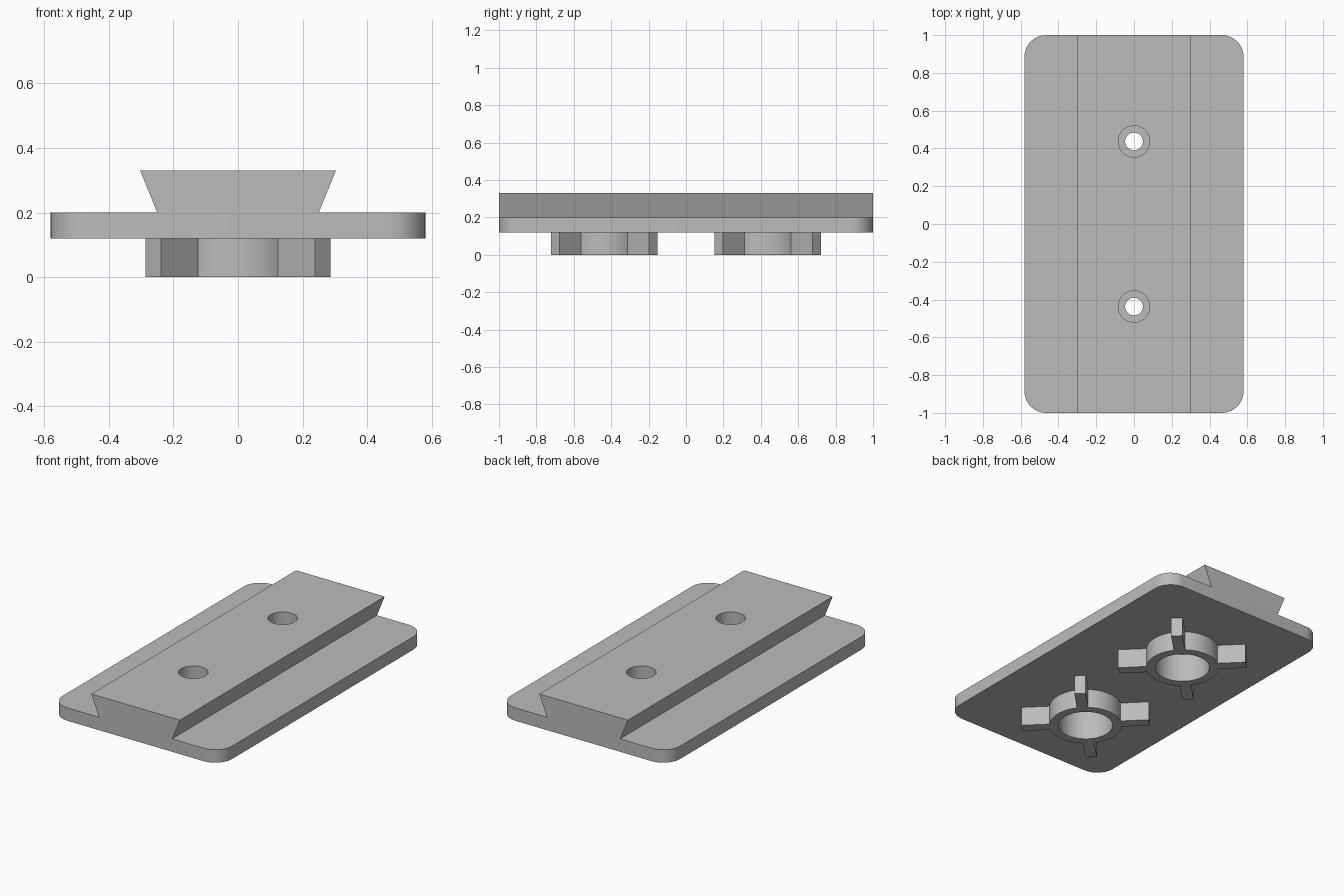
import bpy, bmesh
from math import cos, sin, pi, radians
from mathutils import Matrix

cube = bpy.data.objects.get("Cube")
if cube:
    bpy.data.objects.remove(cube, do_unlink=True)

grey = bpy.data.materials.new("plain grey")
grey.use_nodes = True
GREY = (0.5, 0.5, 0.5, 1)
grey.diffuse_color = GREY
grey.node_tree.nodes["Principled BSDF"].inputs["Base Color"].default_value = GREY

PLATE_Z, RAIL_Z, TOP_Z = 0.12, 0.20, 0.33   # underside, plate top, rail top
HOLE_Y = 0.437


def prism(name, outline, direction):
    """Solid made by pushing a closed 3D outline along a direction."""
    bm = bmesh.new()
    face = bm.faces.new([bm.verts.new(p) for p in outline])
    new = bmesh.ops.extrude_face_region(bm, geom=[face])["geom"]
    bmesh.ops.translate(bm, vec=direction,
                        verts=[v for v in new if isinstance(v, bmesh.types.BMVert)])
    bmesh.ops.recalc_face_normals(bm, faces=bm.faces)
    mesh = bpy.data.meshes.new(name)
    bm.to_mesh(mesh)
    bm.free()
    mesh.materials.append(grey)
    obj = bpy.data.objects.new(name, mesh)
    bpy.context.collection.objects.link(obj)
    return obj


def cylinder(name, radius, y, low, high, sides=64):
    ring = [(radius * cos(2 * pi * i / sides), y + radius * sin(2 * pi * i / sides), low)
            for i in range(sides)]
    return prism(name, ring, (0, 0, high - low))


def combine(target, other, operation):
    """Apply a boolean and discard the second solid."""
    mod = target.modifiers.new(operation, "BOOLEAN")
    mod.operation, mod.object, mod.solver = operation, other, "EXACT"
    activate(target)
    bpy.ops.object.modifier_apply(modifier=mod.name)
    bpy.data.objects.remove(other, do_unlink=True)


def activate(obj):
    bpy.ops.object.select_all(action="DESELECT")
    bpy.context.view_layer.objects.active = obj
    obj.select_set(True)


# Rounded rectangular plate
HALF_X, HALF_Y, CORNER, STEPS = 0.58, 1.0, 0.115, 12
outline = []
for quarter, (sx, sy) in enumerate([(1, 1), (-1, 1), (-1, -1), (1, -1)]):
    for i in range(STEPS + 1):
        a = (quarter + i / STEPS) * pi / 2
        outline.append((sx * (HALF_X - CORNER) + CORNER * cos(a),
                        sy * (HALF_Y - CORNER) + CORNER * sin(a), PLATE_Z))
plate = prism("plate_with_rail", outline, (0, 0, RAIL_Z - PLATE_Z))

# Dovetail rail along the whole length
section = [(-0.25, RAIL_Z), (0.25, RAIL_Z), (0.303, TOP_Z), (-0.303, TOP_Z)]
rail = prism("rail", [(x, -HALF_Y, z) for x, z in section], (0, 2 * HALF_Y, 0))
combine(plate, rail, "UNION")

for side, y in (("front", -HOLE_Y), ("back", HOLE_Y)):
    # Stepped screw hole, with a wide recess below
    combine(plate, cylinder("bore", 0.047, y, 0, 0.5), "DIFFERENCE")
    combine(plate, cylinder("counterbore", 0.083, y, 0.23, 0.5), "DIFFERENCE")
    combine(plate, cylinder("recess", 0.157, y, 0, 0.18), "DIFFERENCE")

    # Round boss with four diagonal arms
    boss = cylinder(side + "_boss", 0.21, y, 0, PLATE_Z)
    for k in range(4):
        arm = prism("arm", [(0.1, -0.033, 0), (0.371, -0.033, 0),
                            (0.371, 0.033, 0), (0.1, 0.033, 0)], (0, 0, PLATE_Z))
        arm.data.transform(Matrix.Translation((0, y, 0))
                           @ Matrix.Rotation(radians(45 + 90 * k), 4, "Z"))
        combine(boss, arm, "UNION")
    combine(boss, cylinder("boss_hole", 0.157, y, -0.1, 0.3), "DIFFERENCE")
    activate(boss)
    bpy.ops.object.shade_smooth_by_angle(angle=radians(30))

activate(plate)
bpy.ops.object.shade_smooth_by_angle(angle=radians(30))
